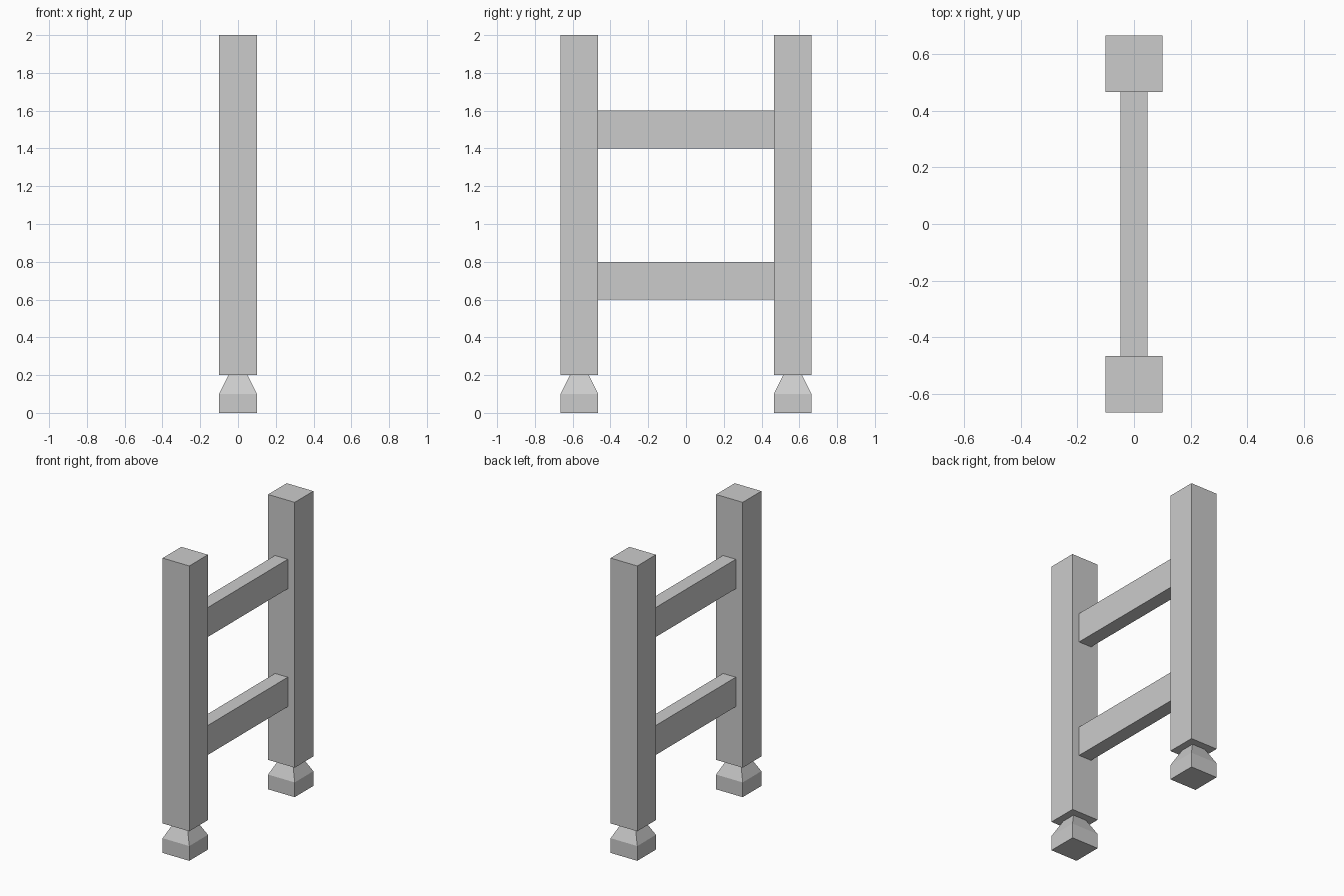
import bpy, bmesh

if "Cube" in bpy.data.objects:
    bpy.data.objects.remove(bpy.data.objects["Cube"])

POST_Y = 0.565   # post centre distance from the middle
HALF = 0.1       # half width of posts and feet


def loft(name, sections, y=0.0):
    """Stack rectangular sections (half_x, half_y, z) into a closed solid."""
    bm = bmesh.new()
    rings = [[bm.verts.new((sx * hx, y + sy * hy, z))
              for sx, sy in ((-1, -1), (1, -1), (1, 1), (-1, 1))]
             for hx, hy, z in sections]
    bm.faces.new(rings[0][::-1])
    bm.faces.new(rings[-1])
    for a, b in zip(rings, rings[1:]):
        for i in range(4):
            j = (i + 1) % 4
            bm.faces.new((a[i], a[j], b[j], b[i]))
    bmesh.ops.recalc_face_normals(bm, faces=bm.faces)
    mesh = bpy.data.meshes.new(name)
    bm.to_mesh(mesh)
    bm.free()
    obj = bpy.data.objects.new(name, mesh)
    bpy.context.collection.objects.link(obj)
    return obj


# Posts with tapered feet
for side, y in (("front", -POST_Y), ("back", POST_Y)):
    loft(side + "_post", [(HALF, HALF, 0.2), (HALF, HALF, 2.0)], y)
    loft(side + "_foot", [(HALF, HALF, 0.0), (HALF, HALF, 0.1), (0.05, 0.05, 0.2)], y)

# Rails between the posts
for name, z in (("lower_rail", 0.6), ("upper_rail", 1.4)):
    loft(name, [(0.048, POST_Y - HALF, z), (0.048, POST_Y - HALF, z + 0.2)])
